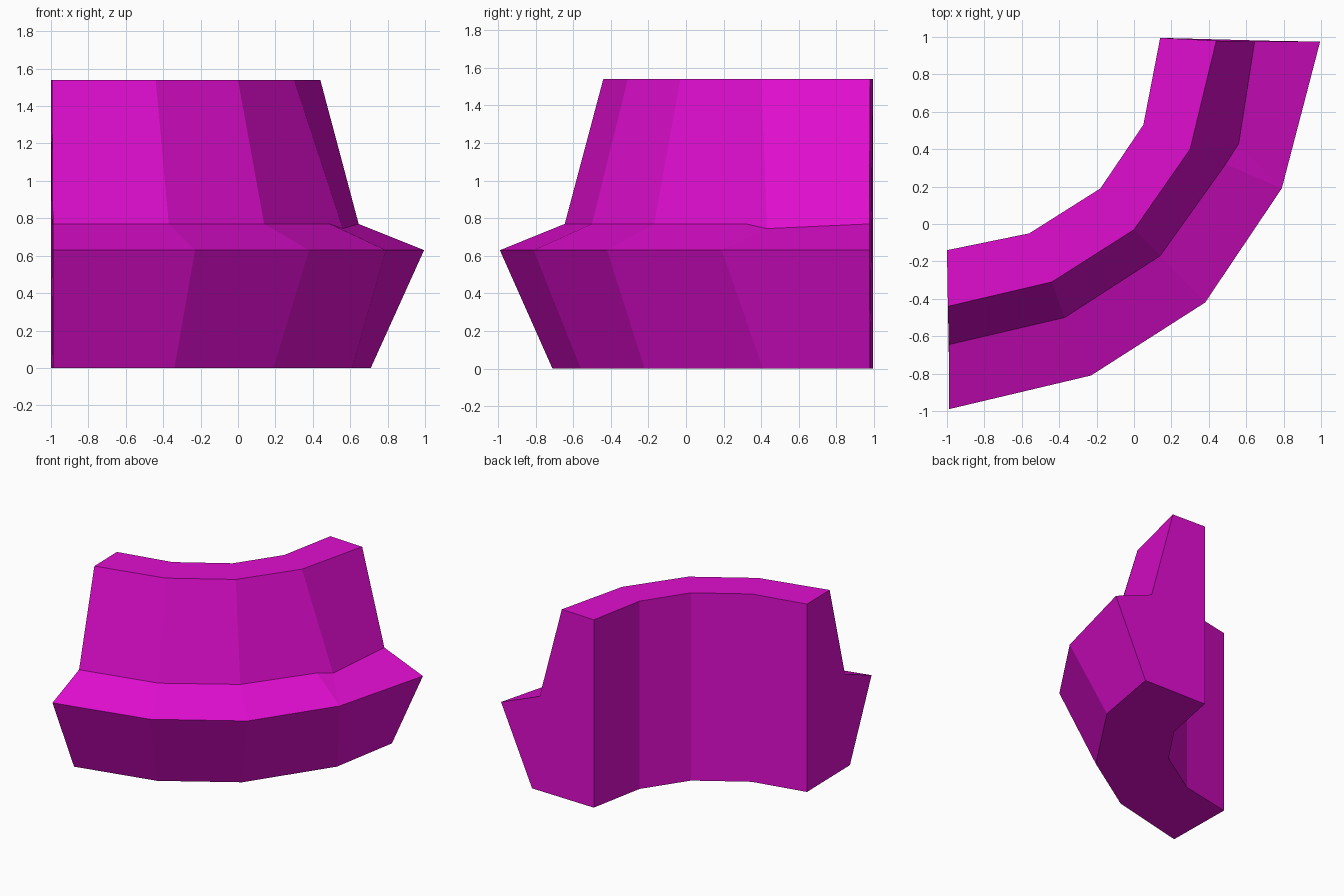
import bpy
import bmesh
from mathutils import Vector

# Remove only the default object
default_cube = bpy.data.objects.get("Cube")
if default_cube:
    bpy.data.objects.remove(default_cube, do_unlink=True)

# Single magenta material
colour = (0.75, 0.004, 0.63, 1.0)
magenta = bpy.data.materials.new("magenta")
magenta.use_nodes = True
magenta.diffuse_color = colour
magenta.node_tree.nodes["Principled BSDF"].inputs["Base Color"].default_value = colour

# Plan curves of the bend, each running from the left end round to the back end
inner = [(-1, -.14), (-.56, -.05), (-.18, .19), (.05, .53), (.14, .995)]
top_outer = [(-.995, -.44), (-.44, -.31), (0, -.03), (.30, .40), (.44, .98)]
step = [(-.99, -.645), (-.37, -.5), (.14, -.17), (.56, .43), (.645, .975)]
rim = [(-.99, -.99), (-.23, -.81), (.38, -.42), (.79, .19), (.995, .975)]
base = [(-.99, -.71), (-.34, -.56), (.19, -.22), (.61, .41), (.71, .98)]

# Cross-section loop: plan curve and height of each corner
section = [(inner, 0), (inner, 1.54), (top_outer, 1.54),
           (step, .77), (rim, .63), (base, 0)]


def loft(bm, loops):
    """Bridge neighbouring curves into a closed, capped solid."""
    rails = [[bm.verts.new((x, y, height)) for x, y in curve]
             for curve, height in loops]
    for rail, following in zip(rails, rails[1:] + rails[:1]):
        for i in range(len(rail) - 1):
            bm.faces.new((rail[i], rail[i + 1], following[i + 1], following[i]))
    for end in (0, -1):
        bm.faces.new([rail[end] for rail in rails])
    return rails


bm = bmesh.new()
rails = loft(bm, section)
step_rail, rim_rail = rails[3], rails[4]

# Small dip in the ledge near the back end
dip = step_rail[3]
ledge_edge = bm.edges.get((step_rail[2], dip))
new_edge, crease = bmesh.utils.edge_split(ledge_edge, step_rail[2], 0.83)
crease.co = Vector((.49, .32, .77))
dip.co.z = .745
bmesh.ops.connect_verts(bm, verts=[crease, rim_rail[3]])

bmesh.ops.recalc_face_normals(bm, faces=bm.faces[:])
mesh = bpy.data.meshes.new("curved_wall_segment")
bm.to_mesh(mesh)
bm.free()
mesh.materials.append(magenta)

# Flat-shaded curved wall with a sloping ledge
wall = bpy.data.objects.new("curved_wall_segment", mesh)
bpy.context.collection.objects.link(wall)
